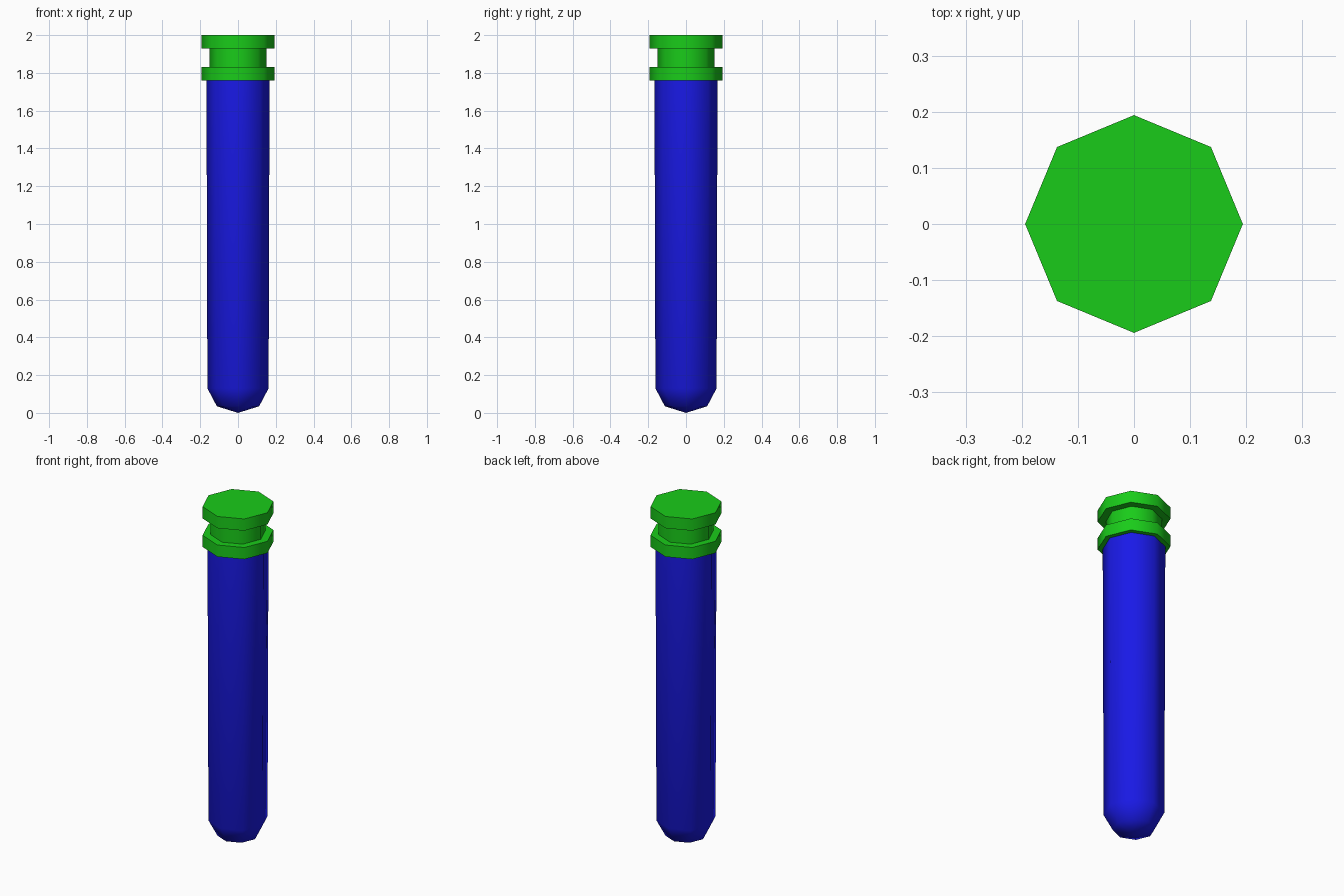
import bpy, bmesh
from math import cos, sin, tau, radians

if "Cube" in bpy.data.objects:
    bpy.data.objects.remove(bpy.data.objects["Cube"])

SIDES = 8


def material(name, color):
    m = bpy.data.materials.new(name)
    m.diffuse_color = color
    m.use_nodes = True
    m.node_tree.nodes["Principled BSDF"].inputs["Base Color"].default_value = m.diffuse_color
    return m


def lathe(name, profile, mat):
    """Spin (radius, z) points, bottom to top, into a closed eight-sided solid."""
    bm = bmesh.new()
    rings = []
    for r, z in profile:
        if r == 0:
            rings.append([bm.verts.new((0, 0, z))] * SIDES)
        else:
            rings.append([bm.verts.new((r * cos(tau * i / SIDES), r * sin(tau * i / SIDES), z))
                          for i in range(SIDES)])
    for low, high in zip(rings, rings[1:]):
        for i in range(SIDES):
            j = (i + 1) % SIDES
            corners = dict.fromkeys((low[i], low[j], high[j], high[i]))
            bm.faces.new(list(corners))
    for ring, (r, z) in ((rings[0], profile[0]), (rings[-1], profile[-1])):
        if r > 0:
            bm.faces.new(ring)
    bmesh.ops.recalc_face_normals(bm, faces=bm.faces)
    mesh = bpy.data.meshes.new(name)
    bm.to_mesh(mesh)
    bm.free()
    mesh.materials.append(mat)
    obj = bpy.data.objects.new(name, mesh)
    bpy.context.collection.objects.link(obj)
    bpy.ops.object.select_all(action='DESELECT')
    obj.select_set(True)
    bpy.context.view_layer.objects.active = obj
    bpy.ops.object.shade_smooth_by_angle(angle=radians(60))
    return obj


blue = material("blue_tube", (0.01, 0.01, 0.8, 1))
green = material("green_cap", (0.01, 0.6, 0.01, 1))

# Rounded, slightly tapered tube
lathe("tube", [(0, 0), (0.112, 0.035), (0.162, 0.13), (0.167, 1.77)], blue)

# Stopper with a flange at each end of a narrower neck
lathe("cap", [(0.194, 1.76), (0.194, 1.83), (0.15, 1.83),
              (0.15, 1.93), (0.194, 1.93), (0.194, 2.0)], green)
